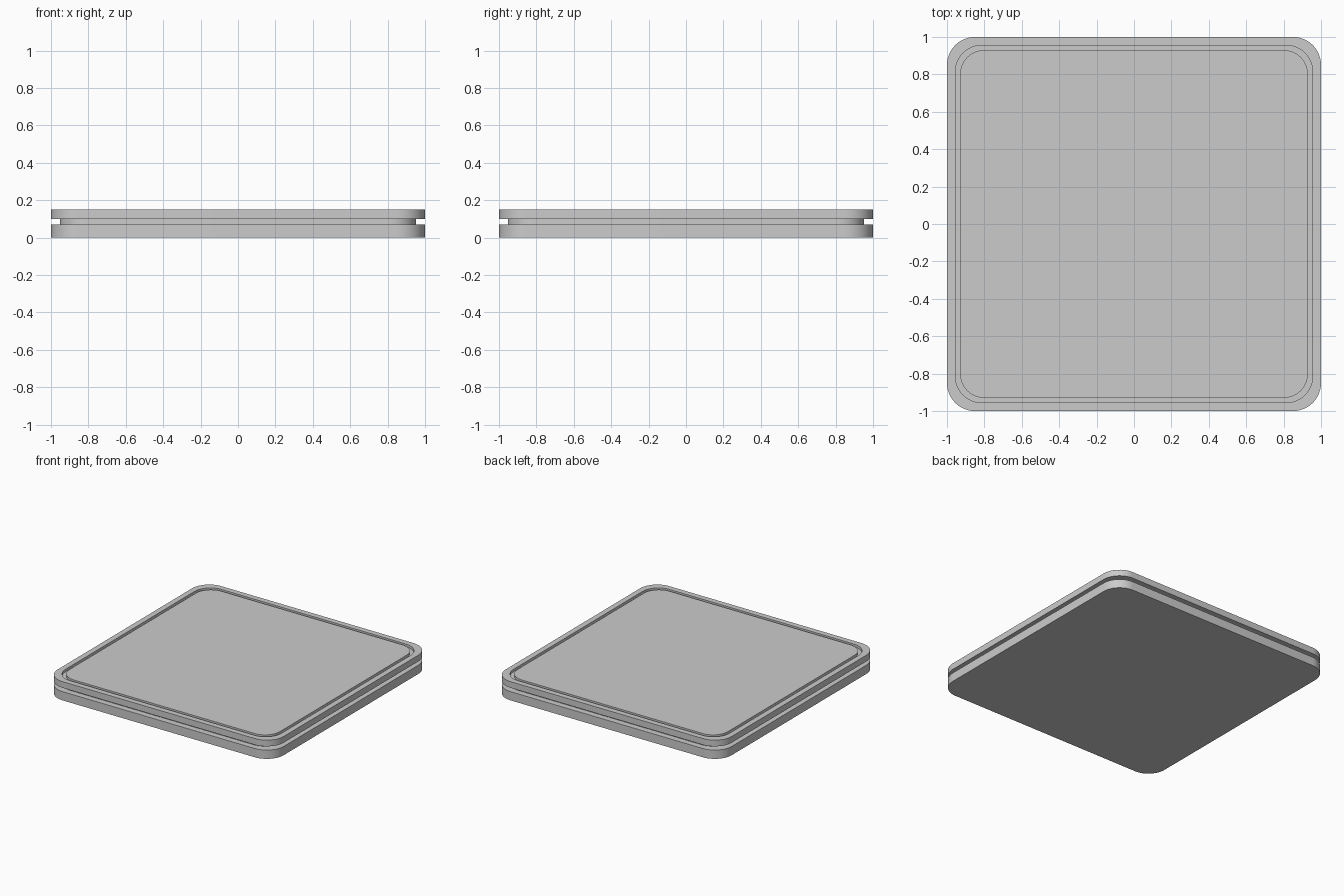
import bpy, bmesh, math

if "Cube" in bpy.data.objects:
    bpy.data.objects.remove(bpy.data.objects["Cube"])

SEGS = 12  # segments per rounded corner


def ring(bm, half, radius, z):
    """Rounded-square loop of vertices."""
    c = half - radius
    verts = []
    for k, (sx, sy) in enumerate(((1, 1), (-1, 1), (-1, -1), (1, -1))):
        for i in range(SEGS + 1):
            a = math.pi / 2 * (k + i / SEGS)
            verts.append(bm.verts.new((sx * c + radius * math.cos(a),
                                       sy * c + radius * math.sin(a), z)))
    return verts


def lofted(name, profile):
    """Sweep (half width, corner radius, height) steps into a capped solid."""
    bm = bmesh.new()
    rings = [ring(bm, *p) for p in profile]
    for a, b in zip(rings, rings[1:]):
        n = len(a)
        for i in range(n):
            j = (i + 1) % n
            bm.faces.new((a[i], a[j], b[j], b[i]))
    bm.faces.new(rings[0][::-1])
    bm.faces.new(rings[-1])
    bmesh.ops.recalc_face_normals(bm, faces=bm.faces)
    mesh = bpy.data.meshes.new(name)
    bm.to_mesh(mesh)
    bm.free()
    obj = bpy.data.objects.new(name, mesh)
    bpy.context.collection.objects.link(obj)
    bpy.ops.object.select_all(action='DESELECT')
    obj.select_set(True)
    bpy.context.view_layer.objects.active = obj
    bpy.ops.object.shade_smooth_by_angle(angle=math.radians(30))
    return obj


# Square slab: lower plate, recessed waist, upper plate, channel round the top panel
lofted("grooved_slab", [
    (1.0, 0.15, 0.0),
    (1.0, 0.15, 0.07),
    (0.952, 0.14, 0.07),
    (0.952, 0.14, 0.10),
    (1.0, 0.15, 0.10),
    (1.0, 0.15, 0.15),
    (0.955, 0.14, 0.15),
    (0.955, 0.14, 0.13),
    (0.93, 0.13, 0.13),
    (0.93, 0.13, 0.15),
])
